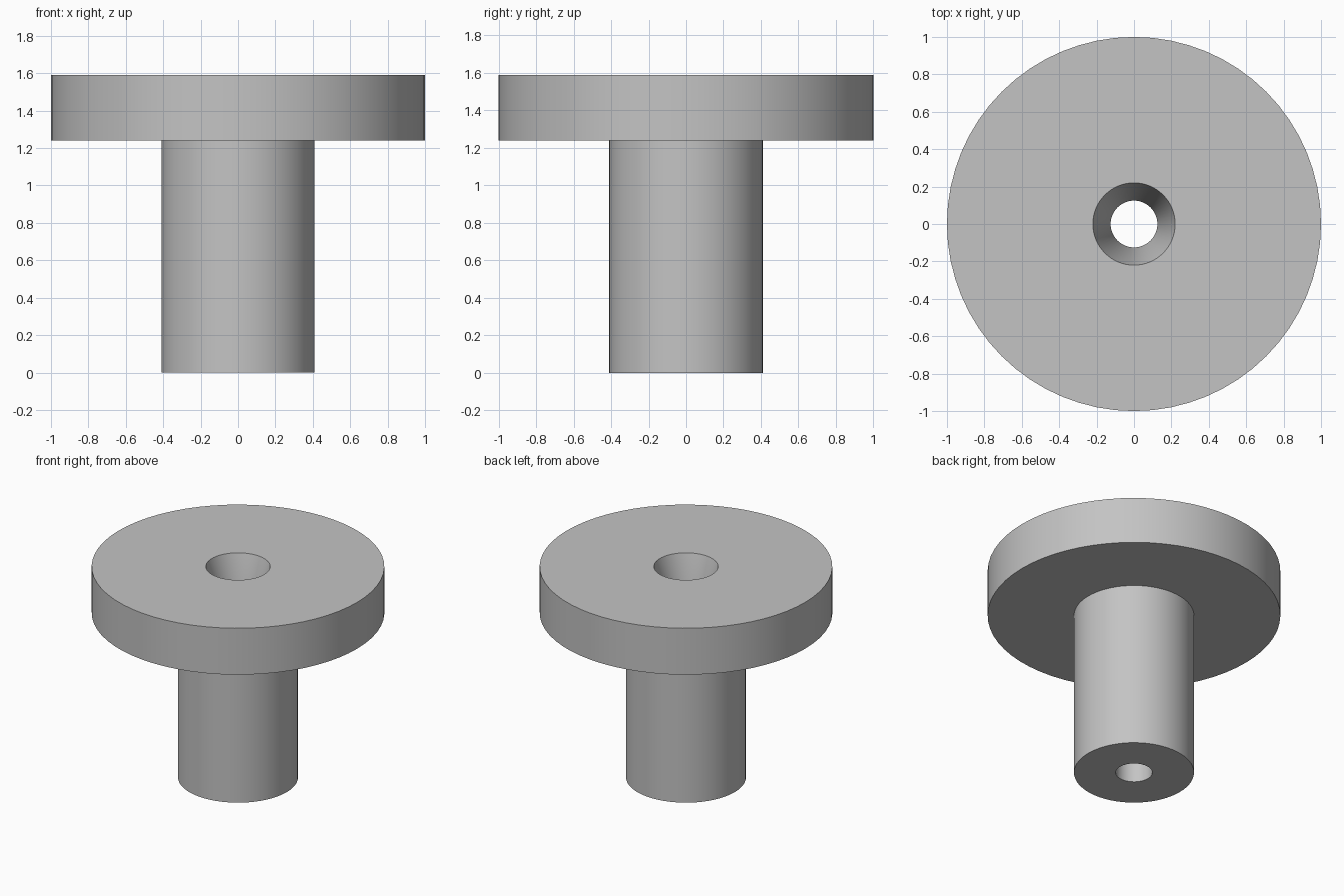
import bpy, bmesh, math

cube = bpy.data.objects.get("Cube")
if cube:
    bpy.data.objects.remove(cube, do_unlink=True)

SEGMENTS = 64
STEM_R, HEAD_R = 0.41, 1.0
BORE_R, MOUTH_R = 0.125, 0.22
HEAD_BOTTOM, TOP = 1.24, 1.59

# Plain grey finish
grey = bpy.data.materials.new("grey metal")
grey.use_nodes = True
colour = (0.55, 0.55, 0.55, 1)
grey.diffuse_color = colour
grey.node_tree.nodes["Principled BSDF"].inputs["Base Color"].default_value = colour


def lathe(name, profile):
    """Revolve a closed (radius, height) profile around z."""
    bm = bmesh.new()
    rings = []
    for i in range(SEGMENTS):
        a = math.tau * i / SEGMENTS
        rings.append([bm.verts.new((r * math.cos(a), r * math.sin(a), z))
                      for r, z in profile])
    for i, ring in enumerate(rings):
        after = rings[(i + 1) % SEGMENTS]
        for j in range(len(profile)):
            k = (j + 1) % len(profile)
            bm.faces.new((ring[j], after[j], after[k], ring[k]))
    bmesh.ops.recalc_face_normals(bm, faces=bm.faces)
    mesh = bpy.data.meshes.new(name)
    bm.to_mesh(mesh)
    bm.free()
    mesh.materials.append(grey)
    obj = bpy.data.objects.new(name, mesh)
    bpy.context.collection.objects.link(obj)
    bpy.ops.object.select_all(action="DESELECT")
    obj.select_set(True)
    bpy.context.view_layer.objects.active = obj
    bpy.ops.object.shade_smooth_by_angle(angle=math.radians(30))
    return obj


# Flanged bushing: stem, wide head, tapered mouth and straight bore
lathe("flanged_bushing", [
    (BORE_R, 0), (STEM_R, 0), (STEM_R, HEAD_BOTTOM),
    (HEAD_R, HEAD_BOTTOM), (HEAD_R, TOP), (MOUTH_R, TOP),
    (BORE_R, HEAD_BOTTOM),
])
